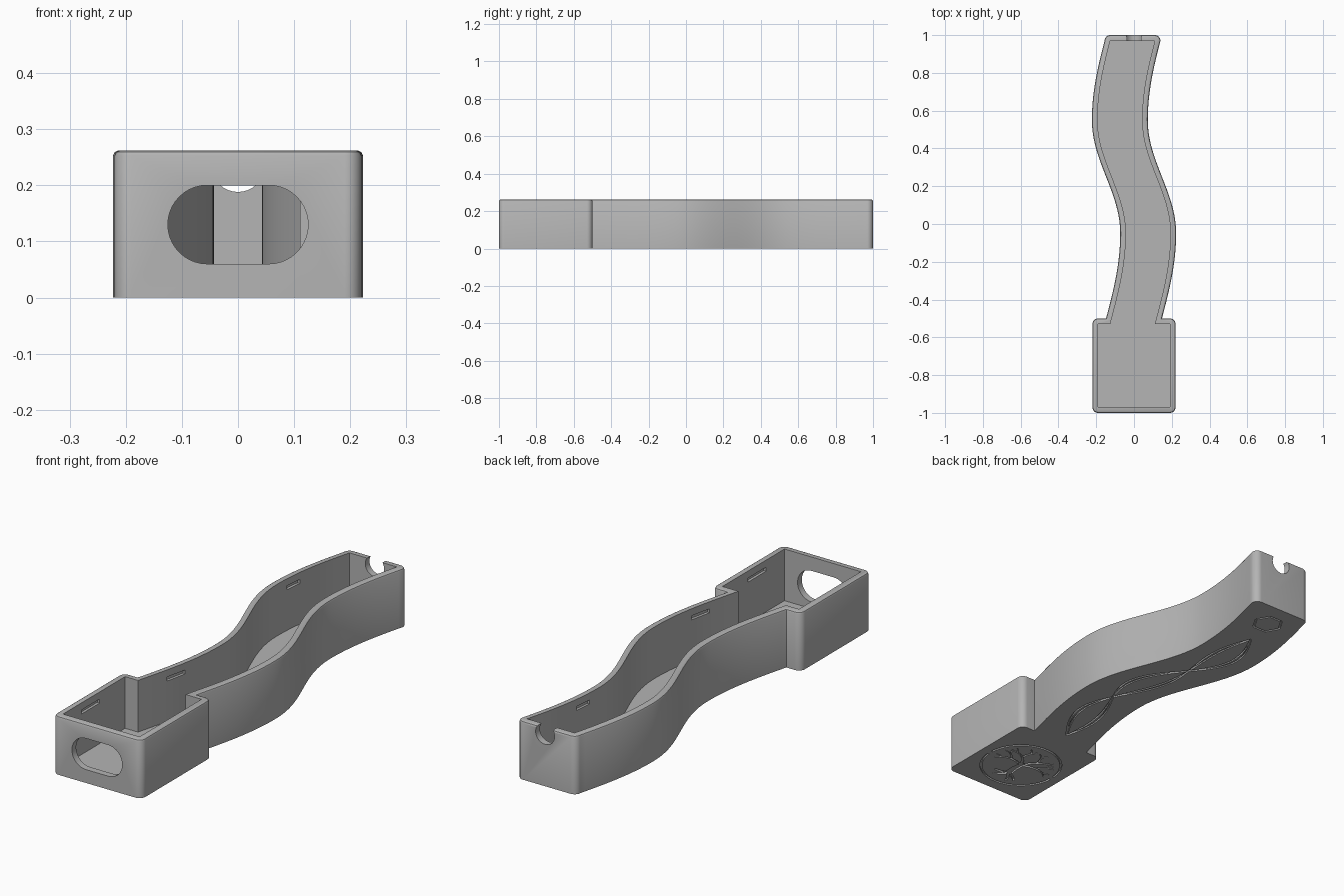
import bpy, bmesh, math
from mathutils import Matrix, Vector

if "Cube" in bpy.data.objects:
    bpy.data.objects.remove(bpy.data.objects["Cube"])

HEIGHT, WALL, FLOOR = 0.262, 0.03, 0.03
BOX_W, NECK_W, SHOULDER = 0.22, 0.148, -0.5

grey = bpy.data.materials.new("plain grey")
grey.use_nodes = True
colour = (0.46, 0.46, 0.46, 1)
grey.diffuse_color = colour
grey.node_tree.nodes["Principled BSDF"].inputs["Base Color"].default_value = colour


def sway(y):
    """Centre line of the winding channel."""
    if -0.05 <= y <= 0.55:
        return 0.075 * math.cos(math.pi * (y + 0.05) / 0.6)
    if y < -0.05:
        return 0.075 * math.cos(math.pi * (y + 0.05) / 0.9)
    return -0.075 * math.cos(math.pi * (y - 0.55) / 0.9)


def arc(cx, cy, r, start, end, steps=8):
    angles = [math.radians(start + (end - start) * i / steps) for i in range(steps + 1)]
    return [(cx + r * math.cos(a), cy + r * math.sin(a)) for a in angles]


def outline(inset, rounding):
    """Counter-clockwise plan of the tray, moved inwards by inset."""
    r = rounding
    bw, nw = BOX_W - inset, NECK_W - inset
    front, step, back = -1 + inset, SHOULDER - inset, 1 - inset
    ys = [step + (back - r - step) * i / 64 for i in range(65)]
    end = sway(back - r)
    pts = arc(-bw + r, front + r, r, 180, 270) + arc(bw - r, front + r, r, 270, 360)
    pts += arc(bw - r, step - r, r, 0, 90)
    pts += [(sway(y) + nw, y) for y in ys[:-1]]
    pts += arc(end + nw - r, back - r, r, 0, 90) + arc(end - nw + r, back - r, r, 90, 180)
    pts += [(sway(y) - nw, y) for y in reversed(ys[:-1])]
    pts += arc(-bw + r, step - r, r, 90, 180)
    return pts


def loft(name, rings):
    """Closed solid through matching rings of (points, z)."""
    bm = bmesh.new()
    loops = [[bm.verts.new((x, y, z)) for x, y in pts] for pts, z in rings]
    bm.faces.new(list(reversed(loops[0])))
    bm.faces.new(loops[-1])
    n = len(loops[0])
    for low, high in zip(loops, loops[1:]):
        for i in range(n):
            j = (i + 1) % n
            bm.faces.new((low[i], low[j], high[j], high[i]))
    bmesh.ops.recalc_face_normals(bm, faces=bm.faces)
    mesh = bpy.data.meshes.new(name)
    bm.to_mesh(mesh)
    bm.free()
    obj = bpy.data.objects.new(name, mesh)
    bpy.context.collection.objects.link(obj)
    mesh.materials.append(grey)
    return obj


def cut(pts, low, high, matrix=None):
    """Remove a prism from the tray."""
    cutter = loft("cutter", [(pts, low), (pts, high)])
    cutter.hide_render = True
    if matrix:
        cutter.data.transform(matrix)
    mod = tray.modifiers.new("cut", "BOOLEAN")
    mod.operation, mod.solver, mod.object = "DIFFERENCE", "MANIFOLD", cutter
    bpy.context.view_layer.objects.active = tray
    bpy.ops.object.modifier_apply(modifier=mod.name)
    bpy.data.objects.remove(cutter)


def groove(path, width=0.01, tip=None):
    """Engrave a line into the underside, optionally tapering."""
    path = [Vector(p) for p in path]
    left, right = [], []
    for i, p in enumerate(path):
        d = (path[min(i + 1, len(path) - 1)] - path[max(i - 1, 0)]).normalized()
        t = i / (len(path) - 1)
        w = (width + ((tip or width) - width) * t) / 2
        side = Vector((-d.y, d.x)) * w
        left.append(p + side)
        right.append(p - side)
    cut(right + left[::-1], -0.05, 0.008)


# Tray shell with a softened outer rim
tray = loft("winding_tray", [(outline(i, 0.03 - i), z) for i, z in
                             ((0, 0), (0, HEIGHT - 0.009), (0.003, HEIGHT - 0.003), (0.009, HEIGHT))])
cavity = []
for p in outline(WALL, 0):
    if not cavity or (Vector(p) - Vector(cavity[-1])).length > 1e-5:
        cavity.append(p)
if (Vector(cavity[0]) - Vector(cavity[-1])).length < 1e-5:
    cavity.pop()
cut(cavity, FLOOR, 0.4)

# Rounded front opening and round notch in the back wall
upright = Matrix.Rotation(math.pi / 2, 4, "X")
slot_shape = arc(0.055, 0.13, 0.07, -90, 90, 20) + arc(-0.055, 0.13, 0.07, 90, 270, 20)
cut(slot_shape, 0.95, 1.05, upright)
cut(arc(0, 0.235, 0.047, 0, 348.75, 31), -1.05, -0.95, upright)

# Shallow catch slots near the rim on both inner walls
for side in (-1, 1):
    for y, length in ((-0.775, 0.13), (-0.33, 0.1), (0.66, 0.08)):
        if y < SHOULDER:
            x, turn = side * (BOX_W - WALL), 0
        else:
            x = sway(y) + side * (NECK_W - WALL)
            turn = -math.atan((sway(y + 0.01) - sway(y - 0.01)) / 0.02)
        half = length / 2
        bar = [(-0.012, -half), (0.012, -half), (0.012, half), (-0.012, half)]
        cut(bar, 0.212, 0.23, Matrix.Translation((x, y, 0)) @ Matrix.Rotation(turn, 4, "Z"))

# Twined ribbon engraved under the channel
for side in (-1, 1):
    for spread in (0.045, 0.062):
        path = []
        for i in range(49):
            t = i / 48
            y = -0.44 + 1.16 * t
            path.append((sway(y) + side * spread * math.sin(3 * math.pi * t), y))
        groove(path, 0.007)

# Hexagonal badge outline near the back
hexagon = arc(sway(0.87), 0.87, 0.065, 0, 360, 6)
for a, b in zip(hexagon, hexagon[1:]):
    groove([a, b], 0.008)

# Tree inside a ring engraved under the box
TREE_Y = -0.77
for start in (0, 180):
    groove(arc(0, TREE_Y, 0.175, start + 4, start + 176, 24), 0.009)


def branch(x, y, angle, length, width, depth):
    path = [(x, y)]
    for i in range(4):
        bend = angle + 0.12 * i * (1 if angle > math.pi / 2 else -1)
        x += math.cos(bend) * length / 4
        y += math.sin(bend) * length / 4
        path.append((x, y))
    groove(path, width, width * 0.6)
    if depth:
        for turn in (-0.55, 0.5):
            branch(x, y, angle + turn, length * 0.68, width * 0.6, depth - 1)


groove([(0, TREE_Y - 0.09), (0.004, TREE_Y - 0.04), (0, TREE_Y + 0.01)], 0.035, 0.024)
for angle in (25, 65, 115, 155):
    branch(0, TREE_Y, math.radians(angle), 0.072, 0.014, 2)
for angle in (200, 230, 310, 340):
    branch(0, TREE_Y - 0.085, math.radians(angle), 0.07, 0.014, 0)

# Smooth curves, crisp edges
bpy.ops.object.select_all(action="DESELECT")
tray.select_set(True)
bpy.context.view_layer.objects.active = tray
bpy.ops.object.shade_smooth_by_angle(angle=math.radians(30))
